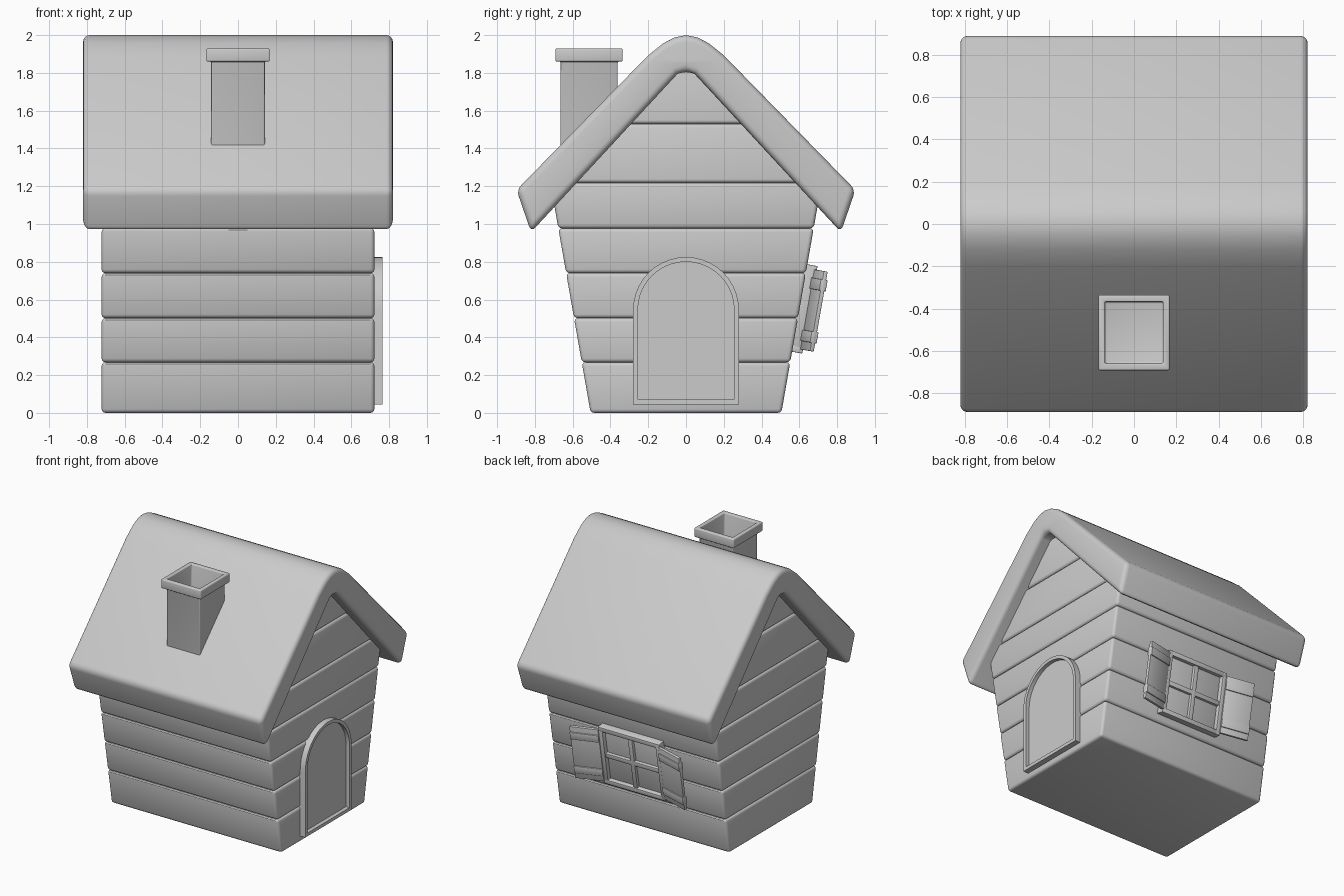
import bpy, bmesh
from math import sin, cos, pi, atan, radians
from mathutils import Matrix, Vector

if "Cube" in bpy.data.objects:
    bpy.data.objects.remove(bpy.data.objects["Cube"])


def finish(name, bm, bevel=0.0, segs=3, matrix=None):
    """Bevel the hard edges, shade smooth with sharp corners, link the object."""
    bmesh.ops.recalc_face_normals(bm, faces=bm.faces[:])
    if bevel:
        hard = [e for e in bm.edges if len(e.link_faces) == 2 and e.calc_face_angle() > 0.6]
        bmesh.ops.bevel(bm, geom=hard, offset=bevel, segments=segs, profile=0.5,
                        affect='EDGES', clamp_overlap=True)
    if matrix:
        bm.transform(matrix)
    me = bpy.data.meshes.new(name)
    bm.to_mesh(me)
    bm.free()
    me.shade_smooth()
    me.set_sharp_from_angle(angle=radians(32))
    ob = bpy.data.objects.new(name, me)
    bpy.context.collection.objects.link(ob)
    return ob


def prism(pts, x0, x1):
    """Extrude a (y, z) outline along x; returns the bmesh and the x1 cap."""
    bm = bmesh.new()
    a = [bm.verts.new((x0, y, z)) for y, z in pts]
    b = [bm.verts.new((x1, y, z)) for y, z in pts]
    n = len(pts)
    for i in range(n):
        j = (i + 1) % n
        bm.faces.new((a[i], a[j], b[j], b[i]))
    bm.faces.new(a)
    return bm, bm.faces.new(b)


def box(name, lo, hi, matrix, bevel=0.004):
    bm, _ = prism([(lo[1], lo[2]), (hi[1], lo[2]), (hi[1], hi[2]), (lo[1], hi[2])], lo[0], hi[0])
    return finish(name, bm, bevel, 2, matrix)


# Wall planks: stacked layers, widening upward, then following the gable
def wall(z):
    return 0.505 + 0.175 * z


levels = [(0, 0.268), (0.268, 0.502), (0.502, 0.74), (0.74, 0.977), (0.977, 1.218)]
layers = [(z0, z1, wall(z0), wall(z1)) for z0, z1 in levels]
layers += [(1.218, 1.53, 0.69, 0.42), (1.53, 1.88, 0.40, 0.08)]
for i, (z0, z1, w0, w1) in enumerate(layers):
    bm, _ = prism([(-w0, z0), (w0, z0), (w1, z1), (-w1, z1)], -0.722, 0.722)
    finish(f"wall_plank_{i + 1}", bm, 0.02)

# Roof: thick inverted V with a rounded ridge
half = [(0.06, 1.988), (0.12, 1.957), (0.2, 1.893), (0.897, 1.18), (0.82, 0.957),
        (0.045, 1.795)]
outline = [(0, 2.0)] + half + [(0, 1.81)] + [(-y, z) for y, z in reversed(half)]
bm, _ = prism(outline, -0.82, 0.82)
finish("roof", bm, 0.035, 4)

# Chimney: square rings from the shaft up over the cap and down the flue
bm = bmesh.new()
rings = []
for r, z in [(0.142, 1.3), (0.142, 1.86), (0.168, 1.86), (0.168, 1.93),
             (0.137, 1.93), (0.137, 1.74)]:
    rings.append([bm.verts.new((sx * r, -0.513 + sy * r * 1.06, z))
                  for sx, sy in ((-1, -1), (1, -1), (1, 1), (-1, 1))])
for a, b in zip(rings, rings[1:]):
    for i in range(4):
        j = (i + 1) % 4
        bm.faces.new((a[i], a[j], b[j], b[i]))
bm.faces.new(rings[0])
bm.faces.new(rings[-1])
finish("chimney", bm, 0.008)

# Door: arched slab with a thin raised frame
R, spring = 0.28, 0.545
arch = [(-R, 0.045), (R, 0.045)]
arch += [(R * cos(pi * i / 20), spring + R * sin(pi * i / 20)) for i in range(21)]
bm, face = prism(arch, 0.68, 0.765)
bmesh.ops.recalc_face_normals(bm, faces=bm.faces[:])
bmesh.ops.inset_region(bm, faces=[face], thickness=0.025, use_even_offset=True)
ring = bmesh.ops.extrude_discrete_faces(bm, faces=[face])["faces"][0]
bmesh.ops.translate(bm, verts=ring.verts[:], vec=(-0.03, 0, 0))
bmesh.ops.remove_doubles(bm, verts=bm.verts[:], dist=1e-5)
finish("door", bm)

# Window on the back wall, built upright then leaned with the wall
lean = Matrix.Translation((0, wall(0.555), 0.555)) @ Matrix.Rotation(-atan(0.175), 4, 'X')
W, H, bar = 0.26, 0.235, 0.035
box("window_pane", (-W + 0.01, -0.03, -H + 0.01), (W - 0.01, 0.022, H - 0.01), lean)
for s, tag in ((-1, "a"), (1, "b")):
    xa, xb = sorted((s * W, s * (W - bar)))
    za, zb = sorted((s * H, s * (H - bar)))
    box(f"window_side_{tag}", (xa, -0.03, -H), (xb, 0.055, H), lean)
    box(f"window_rail_{tag}", (-W, -0.03, za), (W, 0.055, zb), lean)
box("window_mullion", (-bar / 2, -0.02, -H + 0.01), (bar / 2, 0.045, H - 0.01), lean)
box("window_crossbar", (-W + 0.01, -0.02, -bar / 2), (W - 0.01, 0.045, bar / 2), lean)

# Open shutters hinged at both sides, each with two battens
for s, tag in ((-1, "left"), (1, "right")):
    hinge = lean @ Matrix.Translation((s * W, 0.04, 0)) @ Matrix.Rotation(s * radians(14), 4, 'Z')
    xa, xb = sorted((0, s * 0.215))
    box(f"shutter_{tag}", (xa, 0, -0.215), (xb, 0.022, 0.215), hinge)
    for k, z in enumerate((-0.14, 0.14)):
        box(f"shutter_batten_{tag}_{k + 1}", (xa, -0.008, z - 0.03), (xb, 0.03, z + 0.03), hinge)
